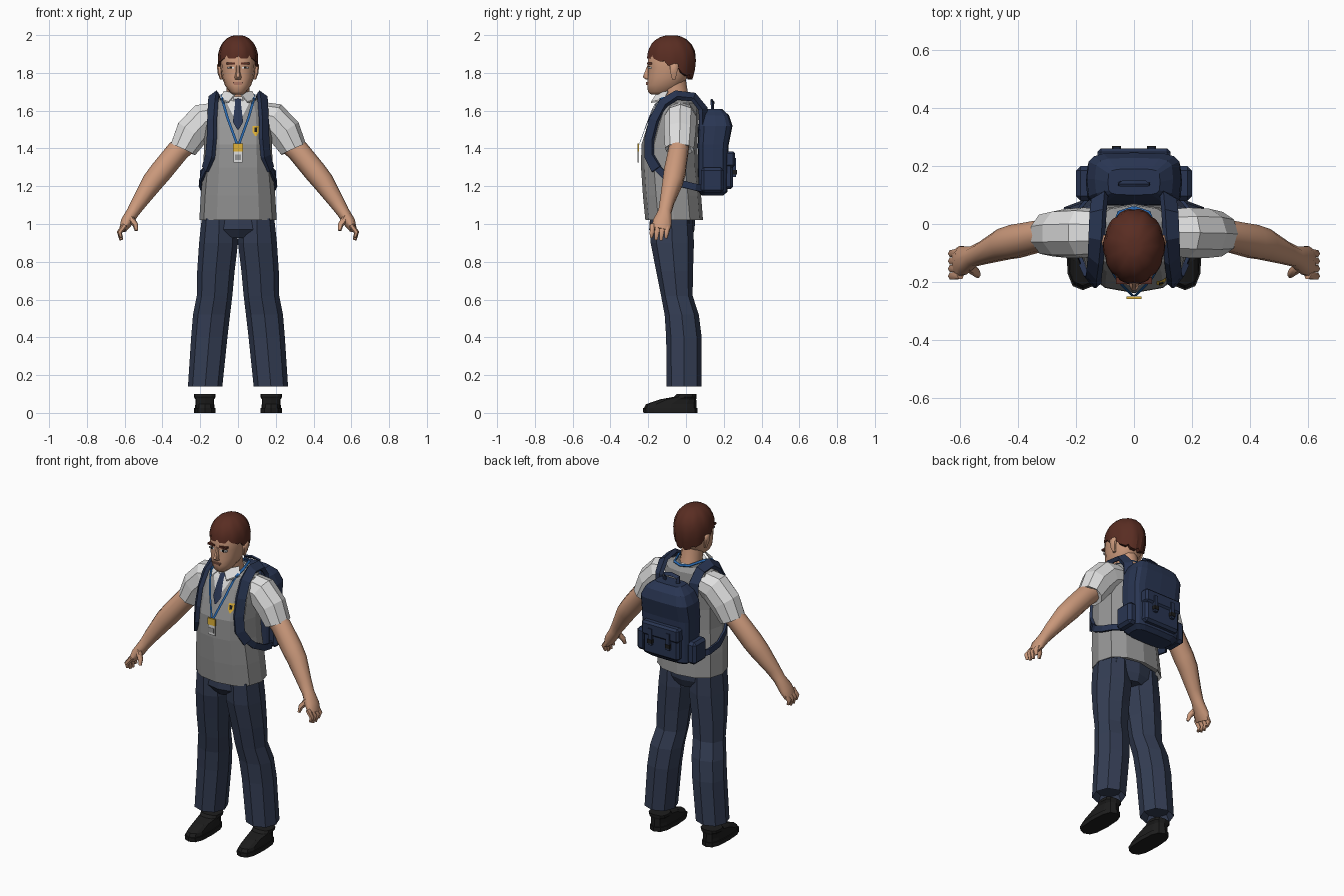
import bpy, bmesh, math
from mathutils import Vector
from mathutils.bvhtree import BVHTree

COLORS = {
    "skin": (0.60, 0.32, 0.20), "lip": (0.42, 0.19, 0.13), "hair": (0.10, 0.026, 0.016),
    "trouser_navy": (0.034, 0.047, 0.088), "pack_navy": (0.022, 0.036, 0.085),
    "vest_grey": (0.30, 0.30, 0.30), "shirt_white": (0.74, 0.74, 0.74),
    "black": (0.012, 0.012, 0.012), "lanyard_blue": (0.02, 0.13, 0.40), "yellow": (0.75, 0.45, 0.04)}
MATS = {}
for key, c in COLORS.items():
    MATS[key] = bpy.data.materials.new(key)
    MATS[key].diffuse_color = (*c, 1)


def finish(name, bm, mat, smooth=None):
    bmesh.ops.recalc_face_normals(bm, faces=bm.faces)
    me = bpy.data.meshes.new(name)
    bm.to_mesh(me)
    me.materials.append(MATS[mat])
    ob = bpy.data.objects.new(name, me)
    bpy.context.collection.objects.link(ob)
    if smooth:
        bpy.ops.object.select_all(action='DESELECT')
        bpy.context.view_layer.objects.active = ob
        ob.select_set(True)
        bpy.ops.object.shade_smooth_by_angle(angle=math.radians(smooth))
    return ob


def skin_rings(rings, caps=True):
    bm = bmesh.new()
    vs = [[bm.verts.new(p) for p in r] for r in rings]
    n = len(vs[0])
    for a, b in zip(vs, vs[1:]):
        for i in range(n):
            bm.faces.new((a[i], a[(i + 1) % n], b[(i + 1) % n], b[i]))
    if caps:
        bm.faces.new(vs[0])
        bm.faces.new(vs[-1])
    return bm


def spow(v, p):
    return math.copysign(abs(v) ** (2 / p), v)


def loft(name, rows, mat, n=8, p=2, smooth=None, twist=0):
    """Horizontal rings: z, centre x, half width, front y, back y."""
    rings = []
    for z, x, rx, y0, y1 in rows:
        ring = []
        for i in range(n):
            a = 2 * math.pi * (i + twist) / n
            ring.append((x + rx * spow(math.cos(a), p),
                         (y0 + y1) / 2 + (y1 - y0) / 2 * spow(math.sin(a), p), z))
        rings.append(ring)
    bm = skin_rings(rings)
    finish(name, bm, mat, smooth)
    return bm


def tube(name, pts, mat, n=8, smooth=None):
    """Limb along a path: x, y, z, radius in the front plane, radius in y."""
    P = [Vector(q[:3]) for q in pts]
    rings = []
    for i, q in enumerate(pts):
        t = (P[min(i + 1, len(P) - 1)] - P[max(i - 1, 0)]).normalized()
        u = t.cross(Vector((0, 1, 0))).normalized()
        v = u.cross(t)
        rings.append([P[i] + u * q[3] * math.cos(k * 2 * math.pi / n)
                      + v * q[4] * math.sin(k * 2 * math.pi / n) for k in range(n)])
    finish(name, skin_rings(rings), mat, smooth)


def box(name, x, y, z, mat, bevel=0.0):
    bm = bmesh.new()
    bmesh.ops.create_cube(bm, size=1)
    for v in bm.verts:
        v.co = [(r[0] + r[1]) / 2 + c * (r[1] - r[0]) for r, c in zip((x, y, z), v.co)]
    if bevel:
        bmesh.ops.bevel(bm, geom=bm.edges[:], offset=bevel, segments=1, affect='EDGES')
    finish(name, bm, mat)


def strap(name, pts, w, t, mat):
    """Flat band that hugs the torso."""
    P = [Vector(q) for q in pts]
    rings = []
    for i, q in enumerate(P):
        tan = (P[min(i + 1, len(P) - 1)] - P[max(i - 1, 0)]).normalized()
        nrm = q - Vector((0, -0.07, min(q.z, 1.5)))
        nrm = (nrm - tan * nrm.dot(tan)).normalized()
        a = tan.cross(nrm)
        rings.append([q + a * w * sa + nrm * t * sn
                      for sa, sn in ((-1, -1), (1, -1), (1, 1), (-1, 1))])
    finish(name, skin_rings(rings), mat)


# vest
torso = loft("vest", [
    (1.06, 0, .18, -.19, .07), (1.02, 0, .205, -.215, .09), (1.15, 0, .197, -.228, .08),
    (1.30, 0, .183, -.238, .065), (1.42, 0, .180, -.236, .06), (1.51, 0, .178, -.208, .065),
    (1.59, 0, .172, -.178, .07), (1.64, 0, .150, -.155, .065), (1.668, 0, .095, -.13, .045)],
    "vest_grey", n=12, p=2.3)
bvh = BVHTree.FromBMesh(torso)


def drape(name, rows, mat, off):
    """Strip laid on the chest: centre x, z, half width; subdivided to follow the cloth."""
    fine = []
    for a, b in zip(rows, rows[1:]):
        fine += [[a[j] + (b[j] - a[j]) * k / 4 for j in range(3)] for k in range(4)]
    fine.append(rows[-1])
    bm = bmesh.new()
    grid = []
    for x, z, h in fine:
        row = []
        for s in (-1, 0, 1):
            hit = bvh.ray_cast(Vector((x + s * h, -1, z)), Vector((0, 1, 0)))[0]
            y = hit.y if hit and hit.y < -.1 else -.12
            row.append(bm.verts.new((x + s * h, y - off, z)))
        grid.append(row)
    for a, b in zip(grid, grid[1:]):
        for i in (0, 1):
            bm.faces.new((a[i], a[i + 1], b[i + 1], b[i]))
    finish(name, bm, mat)


# shirt front, tie, chest emblem
drape("shirt_front", [(0, 1.665, .07), (0, 1.60, .04), (0, 1.54, .008)], "shirt_white", .004)
drape("tie", [(0, 1.675, .022), (0, 1.645, .015), (0, 1.54, .027), (0, 1.50, .004)], "pack_navy", .009)
drape("emblem", [(.094, 1.52, .017), (.094, 1.485, .016), (.094, 1.465, .003)], "yellow", .006)
drape("emblem_center", [(.094, 1.511, .008), (.094, 1.487, .007)], "black", .009)

# lanyard and badge
for s in (1, -1):
    drape("lanyard", [(s * .085, 1.665, .007), (s * .055, 1.56, .007), (s * .004, 1.42, .007)],
          "lanyard_blue", .013)
    strap("lanyard_neck", [(s * .085, -.14, 1.66), (s * .085, -.06, 1.685), (s * .05, .04, 1.68),
                           (0, .055, 1.675)], .007, .003, "lanyard_blue")
box("badge_clip", (-.026, .026), (-.258, -.250), (1.385, 1.425), "yellow")
box("badge_card", (-.024, .024), (-.256, -.250), (1.325, 1.385), "shirt_white")
box("badge_print", (-.016, .016), (-.258, -.255), (1.34, 1.368), "vest_grey")

# trousers and shoes
loft("trouser_seat", [(1.04, 0, .185, -.19, .05), (.97, 0, .197, -.195, .045),
                      (.925, 0, .10, -.165, .03)], "trouser_navy", p=2.4)
for s in (1, -1):
    legs = [(1.03, .10, .092, -.19, .035), (.90, .103, .103, -.187, .042), (.75, .117, .099, -.158, .037),
            (.62, .124, .094, -.132, .035), (.52, .140, .098, -.113, .068), (.40, .152, .096, -.105, .083),
            (.14, .174, .091, -.102, .083), (.18, .174, .07, -.08, .06)]
    loft("trouser_leg", [(z, s * x, r, a, b) for z, x, r, a, b in legs], "trouser_navy", p=2.2)
    loft("shoe_sole", [(0, s * .176, .058, -.226, .062), (.026, s * .176, .058, -.228, .062)],
         "black", n=12, p=2.8)
    loft("shoe_upper", [(.026, s * .176, .052, -.222, .056), (.046, s * .176, .050, -.212, .056),
                        (.072, s * .176, .050, -.135, .054), (.085, s * .176, .058, -.065, .056),
                        (.10, s * .176, .058, -.05, .056)], "black", n=12, p=2.8)

# sleeves, arms, hands
for s in (1, -1):
    tube("sleeve", [(s * .10, -.03, 1.575, .075, .08), (s * .18, -.03, 1.555, .092, .088),
                    (s * .245, -.032, 1.485, .092, .086), (s * .293, -.035, 1.395, .073, .078),
                    (s * .275, -.035, 1.42, .05, .055)], "shirt_white", n=9)
    tube("arm", [(s * .27, -.035, 1.43, .058, .055), (s * .32, -.04, 1.385, .06, .055),
                 (s * .41, -.06, 1.275, .060, .060), (s * .45, -.07, 1.225, .057, .056),
                 (s * .52, -.10, 1.12, .042, .040), (s * .555, -.112, 1.065, .034, .036),
                 (s * .59, -.125, 1.01, .032, .052), (s * .61, -.135, .97, .020, .050)],
         "skin", n=10, smooth=50)
    for k in range(4):
        y = -.098 - k * .026
        tip = (.927, .915, .917, .93)[k]
        tube("finger", [(s * .598, y, .995, .015, .015), (s * .628, y - .004, .955, .014, .014),
                        (s * .618, y - .008, tip, .009, .009)], "skin", n=6, smooth=60)
    tube("thumb", [(s * .572, -.145, 1.035, .019, .019), (s * .543, -.168, .995, .015, .015),
                   (s * .538, -.178, .965, .009, .009)], "skin", n=6, smooth=60)

# neck, collar
tube("neck", [(0, -.035, 1.61, .068, .07), (0, -.055, 1.69, .060, .065), (0, -.07, 1.77, .06, .068)],
     "skin", n=12, smooth=50)
loft("collar_band", [(1.64, 0, .085, -.15, .03), (1.675, 0, .075, -.145, .025),
                     (1.665, 0, .06, -.12, .01)], "shirt_white", n=10)
for s in (1, -1):
    bm = skin_rings([[(s * .012, -.155, 1.685 + d), (s * .075, -.095, 1.697 + d),
                      (s * .095, -.115, 1.655 + d), (s * .050, -.185, 1.640 + d)] for d in (0, .008)])
    finish("collar_wing", bm, "shirt_white")

# head and face
loft("head", [(1.685, 0, .028, -.185, -.10), (1.70, 0, .045, -.203, -.06), (1.735, 0, .070, -.207, -.02),
              (1.775, 0, .084, -.204, .01), (1.83, 0, .092, -.202, .025), (1.88, 0, .094, -.205, .03),
              (1.94, 0, .08, -.18, .02), (1.98, 0, .045, -.13, -.02)], "skin", n=14, p=2.3, smooth=45)
loft("nose", [(1.765, 0, .016, -.215, -.19), (1.778, 0, .018, -.232, -.19), (1.80, 0, .012, -.222, -.19),
              (1.84, 0, .009, -.206, -.19)], "skin", n=6, smooth=50)
box("upper_lip", (-.026, .026), (-.2105, -.2), (1.745, 1.751), "lip")
box("lower_lip", (-.020, .020), (-.2105, -.2), (1.736, 1.743), "lip")
for s in (1, -1):
    X = lambda a, b: tuple(sorted((s * a, s * b)))
    box("eye_white", X(.022, .056), (-.2, -.175), (1.822, 1.832), "shirt_white")
    box("iris", X(.033, .044), (-.203, -.18), (1.822, 1.833), "black")
    box("brow", X(.016, .062), (-.206, -.175), (1.844, 1.855), "hair")
    loft("ear", [(1.765, s * .088, .008, -.075, -.055), (1.80, s * .096, .012, -.085, -.045),
                 (1.84, s * .099, .013, -.09, -.035), (1.855, s * .095, .007, -.075, -.05)],
         "skin", n=6, smooth=60)

# hair: ridged cap with a jagged hairline
N, R = 40, 8
hair = []
for r in range(-1, R):
    ring = []
    for i in range(N):
        a = 2 * math.pi * i / N
        f = math.cos(a)
        low = 1.765 + .11 * min(1, (f + 1) / 1.7) + (.014 if i % 4 == 0 else 0)
        z = low + (1.998 - low) * math.sin(max(r, 0) / (R - 1) * math.pi / 2)
        h = (z - 1.87) / .13
        q = max(0.02, 1 - h ** 2.2) ** (1 / 2.2) if h > 0 else 1 - .22 * h * h
        q *= (.965 if (i + r // 3) % 4 == 0 else 1.0) * (.8 if r < 0 else 1)
        ring.append((.107 * q * math.sin(a), -.077 - .131 * q * f, z))
    hair.append(ring)
finish("hair", skin_rings(hair), "hair", smooth=25)

# backpack body, pockets, handle
loft("backpack", [(1.15, 0, .13, .085, .195), (1.17, 0, .158, .065, .22), (1.42, 0, .166, .062, .226),
                  (1.52, 0, .162, .065, .246), (1.575, 0, .135, .08, .228), (1.61, 0, .09, .10, .19)],
     "pack_navy", n=16, p=4.5)
box("front_pocket", (-.12, .12), (.2, .250), (1.185, 1.35), "pack_navy", .014)
box("pocket_flap", (-.126, .126), (.2, .260), (1.30, 1.385), "pack_navy", .012)
strap("handle", [(-.045, .14, 1.60), (-.045, .14, 1.645), (0, .14, 1.652), (.045, .14, 1.645),
                 (.045, .14, 1.60)], .011, .005, "pack_navy")
for s in (1, -1):
    box("side_pocket", tuple(sorted((s * .14, s * .20))), (.08, .20), (1.165, 1.30), "pack_navy", .016)
    box("buckle_strap", (s * .06 - .012, s * .06 + .012), (.24, .266), (1.25, 1.35), "pack_navy")
    box("buckle", (s * .06 - .015, s * .06 + .015), (.245, .269), (1.262, 1.285), "black")
    # shoulder straps
    path = [(.115, .095, 1.50), (.118, .09, 1.61), (.124, .04, 1.672), (.128, -.05, 1.682),
            (.132, -.12, 1.638), (.137, -.168, 1.55), (.139, -.192, 1.45), (.147, -.192, 1.36),
            (.170, -.155, 1.29)]
    strap("shoulder_strap", [(s * x, y, z) for x, y, z in path], .027, .012, "pack_navy")
    path = [(.160, -.175, 1.32), (.188, -.11, 1.255), (.201, -.03, 1.215), (.19, .05, 1.195), (.15, .10, 1.185)]
    strap("lower_strap", [(s * x, y, z) for x, y, z in path], .018, .006, "pack_navy")
